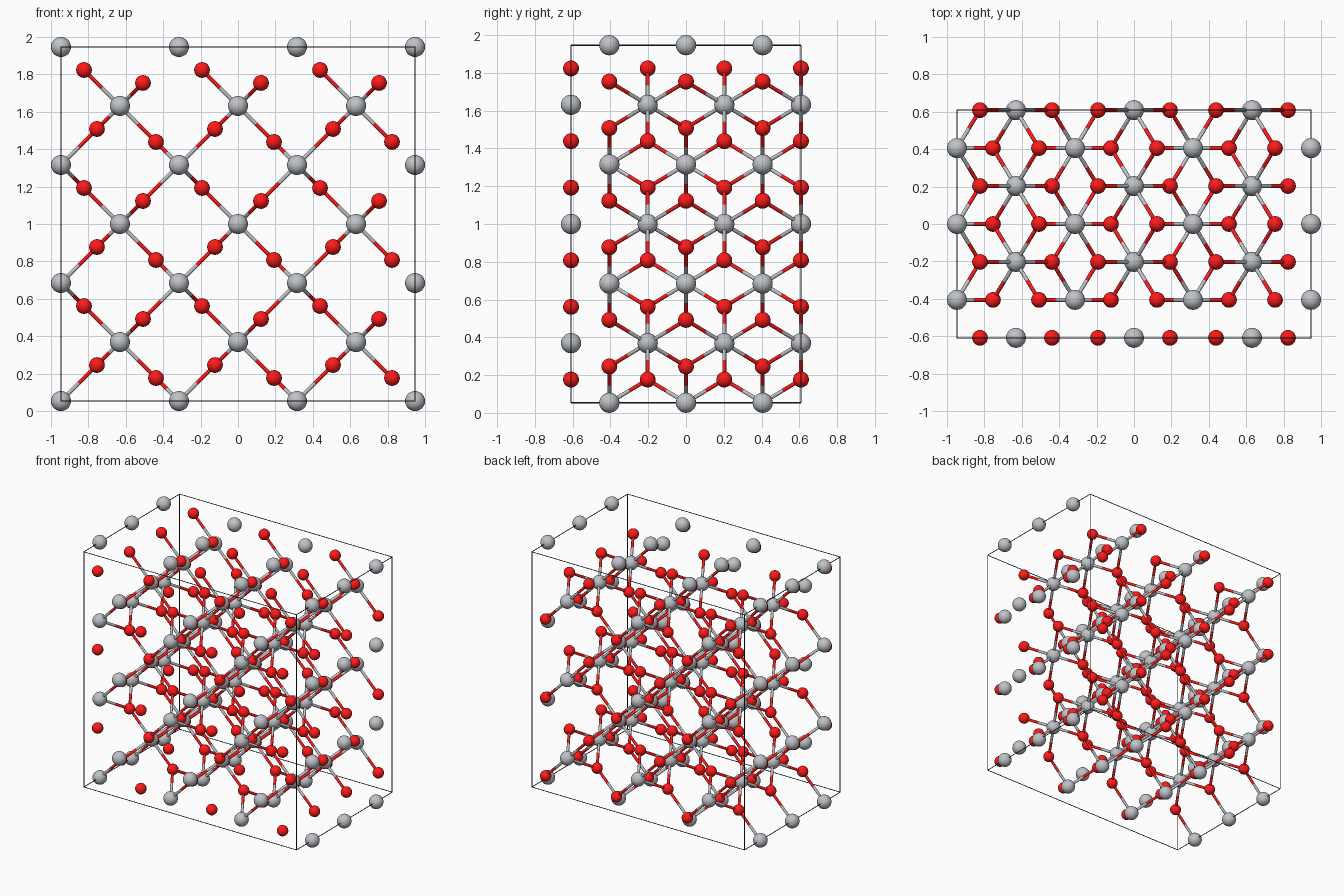
import bpy, bmesh
from mathutils import Vector, Matrix

if "Cube" in bpy.data.objects:
    bpy.data.objects.remove(bpy.data.objects["Cube"])

A, C, U = 0.631, 0.4058, 0.305          # cell edge (x, z), cell depth (y), oxygen offset
R_METAL, R_OXY, R_BOND, R_FRAME = 0.0535, 0.042, 0.0105, 0.003
X0, Z0, Y0 = -1.5 * A, R_METAL, -1.5 * C


def material(name, rgb):
    m = bpy.data.materials.new(name)
    m.diffuse_color = (*rgb, 1)
    m.use_nodes = True
    m.node_tree.nodes["Principled BSDF"].inputs["Base Color"].default_value = m.diffuse_color
    return m


grey = material("metal grey", (0.52, 0.54, 0.57))
red = material("oxygen red", (1.0, 0.01, 0.01))
black = material("frame black", (0.03, 0.03, 0.03))


# Repeat one small template shape at every matrix, as a single object
def repeat(name, bm, matrices, mat, smooth=True):
    bm.verts.index_update()
    base = [v.co.copy() for v in bm.verts]
    polys = [[v.index for v in f.verts] for f in bm.faces]
    bm.free()
    verts, faces = [], []
    for mx in matrices:
        n = len(verts)
        verts += [mx @ co for co in base]
        faces += [[n + i for i in p] for p in polys]
    me = bpy.data.meshes.new(name)
    me.from_pydata(verts, [], faces)
    me.polygons.foreach_set("use_smooth", [smooth] * len(faces))
    me.materials.append(mat)
    me.update()
    bpy.context.collection.objects.link(bpy.data.objects.new(name, me))


def balls(name, points, r, mat):
    bm = bmesh.new()
    bmesh.ops.create_uvsphere(bm, u_segments=24, v_segments=14, radius=r)
    repeat(name, bm, [Matrix.Translation(p) for p in points], mat)


def rods(name, pairs, r, mat, sides=12, caps=False):
    bm = bmesh.new()
    bmesh.ops.create_cone(bm, cap_ends=caps, segments=sides, radius1=r, radius2=r, depth=1)
    mats = []
    for a, b in pairs:
        d = b - a
        mats.append(Matrix.Translation((a + b) / 2)
                    @ d.to_track_quat('Z', 'Y').to_matrix().to_4x4()
                    @ Matrix.Diagonal((1, 1, d.length, 1)))
    repeat(name, bm, mats, mat, not caps)


def place(i, j, k):
    return Vector((X0 + i * A, Y0 + j * C, Z0 + k * A))


# Atom positions: corner planes at half depths, centre planes at whole depths
metal = [place(i, j + .5, k) for i in range(4) for j in range(3) for k in range(4)]
metal += [place(i + .5, j, k + .5) for i in range(3) for j in range(4) for k in range(3)]
oxygen = []
for i in range(3):
    for k in range(3):
        for s in (U, 1 - U):
            oxygen += [place(i + s, j + .5, k + s) for j in range(3)]
        for s in (.5 - U, .5 + U):
            oxygen += [place(i + s, j, k + 1 - s) for j in range(4)]

balls("metal_atoms", metal, R_METAL, grey)
balls("oxygen_atoms", oxygen, R_OXY, red)


# Bonds: the repeated boundary atoms at far x, far z and front y stay loose
def bonded(p):
    return p.x < -X0 - .01 and p.z < Z0 + 3 * A - .01 and p.y > Y0 + .01


pairs = [(m, o) for m in metal if bonded(m) for o in oxygen
         if bonded(o) and (m - o).length < 0.3]
rods("metal_bond_halves", [(m, (m + o) / 2) for m, o in pairs], R_BOND, grey)
rods("oxygen_bond_halves", [((m + o) / 2, o) for m, o in pairs], R_BOND, red)

# Thin frame around the whole block
corners = [place(i, j, k) for i in (0, 3) for j in (0, 3) for k in (0, 3)]
edges = [(corners[a], corners[a | bit]) for a in range(8) for bit in (1, 2, 4) if not a & bit]
rods("frame_edges", edges, R_FRAME, black, 6, True)
